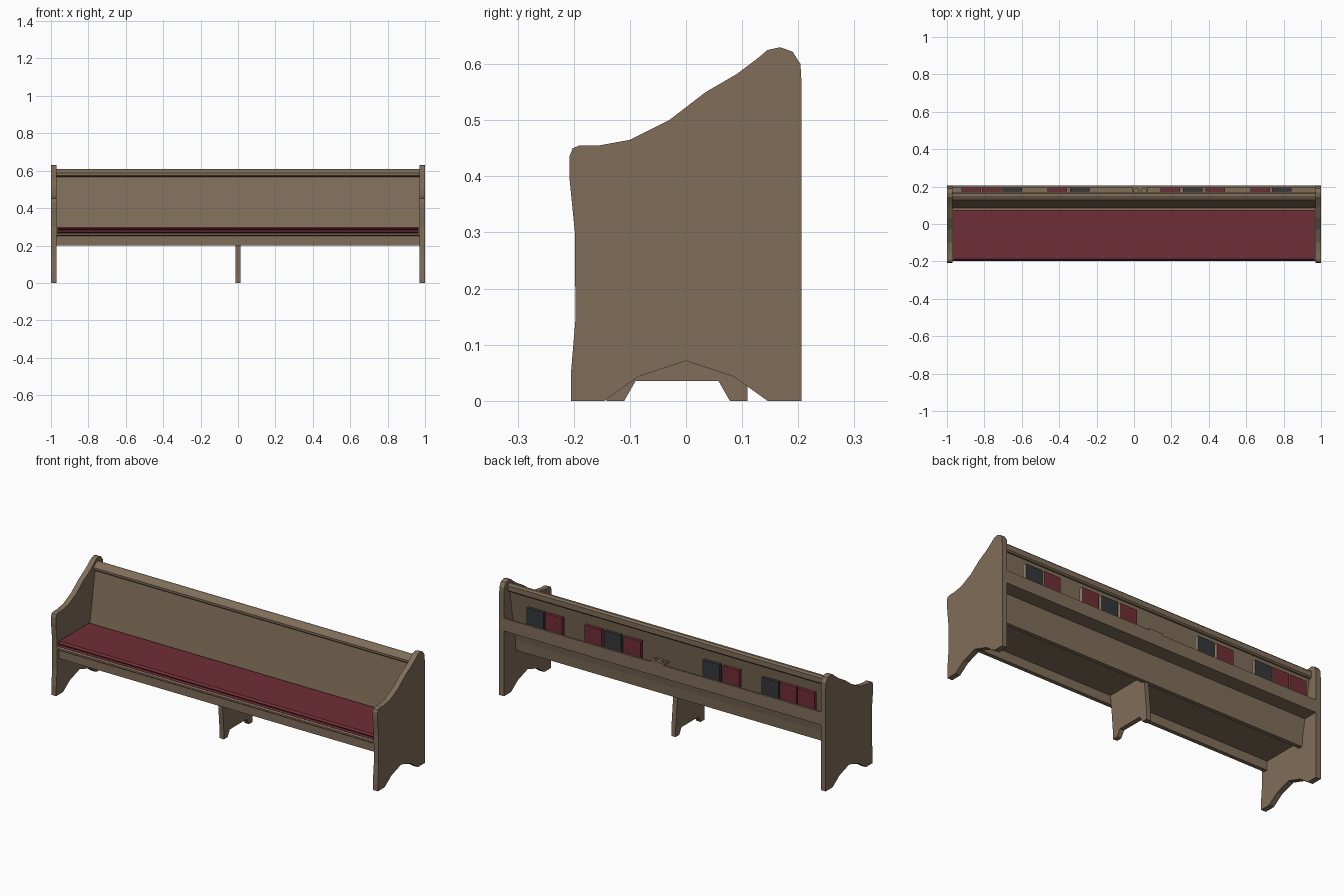
import bpy, bmesh

cube = bpy.data.objects.get("Cube")
if cube:
    bpy.data.objects.remove(cube, do_unlink=True)


def material(name, rgb):
    m = bpy.data.materials.new(name)
    m.use_nodes = True
    m.diffuse_color = (*rgb, 1)
    m.node_tree.nodes["Principled BSDF"].inputs["Base Color"].default_value = (*rgb, 1)
    return m


wood = material("brown wood", (0.215, 0.155, 0.10))
red = material("dark red", (0.16, 0.027, 0.038))
charcoal = material("charcoal", (0.036, 0.038, 0.042))
paper = material("tan paper", (0.28, 0.22, 0.15))


def extrude(name, profile, x0, x1, *mats):
    """Extrude a (y, z) outline along x."""
    bm = bmesh.new()
    base = bm.faces.new([bm.verts.new((x0, y, z)) for y, z in profile])
    moved = bmesh.ops.extrude_face_region(bm, geom=[base])["geom"]
    verts = [v for v in moved if isinstance(v, bmesh.types.BMVert)]
    bmesh.ops.translate(bm, verts=verts, vec=(x1 - x0, 0, 0))
    bmesh.ops.recalc_face_normals(bm, faces=bm.faces)
    mesh = bpy.data.meshes.new(name)
    bm.to_mesh(mesh)
    bm.free()
    for m in mats:
        mesh.materials.append(m)
    obj = bpy.data.objects.new(name, mesh)
    bpy.context.scene.collection.objects.link(obj)
    return obj


def box(name, x, y, z, *mats):
    return extrude(name, [(y[0], z[0]), (y[1], z[0]), (y[1], z[1]), (y[0], z[1])], *x, *mats)


# Shaped end panels with arched feet
end_outline = [
    (-.205, 0), (-.205, .05), (-.197, .145), (-.198, .3), (-.208, .4), (-.208, .435),
    (-.202, .45), (-.19, .455), (-.155, .455), (-.1, .465), (-.03, .5), (.035, .55),
    (.09, .582), (.125, .608), (.145, .625), (.168, .63), (.19, .622), (.204, .6),
    (.206, .565), (.206, 0), (.145, 0), (.085, .043), (0, .071), (-.085, .043), (-.145, 0)]
extrude("right_end_panel", end_outline, -1, -.97, wood)
extrude("left_end_panel", end_outline, .97, 1, wood)

# Centre support with a notched foot
extrude("centre_leg", [
    (-.142, 0), (-.11, 0), (-.09, .035), (.058, .035), (.078, 0), (.11, 0),
    (.11, .04), (.09, .25), (-.16, .25), (-.142, .04)], -.013, .013, wood)

# Seat board, apron and cushion
span = (-.97, .97)
extrude("seat_board", [(-.19, .25), (-.197, .255), (-.197, .264), (-.19, .268),
                       (.1, .268), (.1, .25)], *span, wood)
box("front_apron", span, (-.182, -.16), (.2, .25), wood)
extrude("seat_cushion", [
    (-.187, .268), (-.195, .273), (-.187, .279), (-.187, .283), (-.196, .29),
    (-.187, .3), (.075, .3), (.075, .268)], -.965, .965, red)

# Leaning backrest with a moulded top rail
extrude("backrest", [(.08, .215), (.085, .27), (.105, .38), (.138, .59),
                     (.16, .59), (.127, .38), (.107, .27), (.102, .215)], *span, wood)
extrude("top_rail", [
    (.122, .575), (.122, .587), (.135, .6), (.15, .609), (.163, .609),
    (.172, .6), (.172, .572), (.165, .565), (.13, .568)], *span, wood)

# Book rack behind the backrest
box("rack_shelf", span, (.12, .197), (.36, .373), wood)
box("rack_lip", span, (.195, .205), (.36, .43), wood)

# Books: coloured covers, paper showing on the open side
books = [(-.87, red), (-.76, red), (-.65, charcoal), (-.41, red), (-.29, charcoal),
         (.195, red), (.315, charcoal), (.435, red), (.675, red), (.79, charcoal)]
for i, (x, cover) in enumerate(books):
    book = box(f"book_{i + 1}", (x - .052, x + .052), (.174, .194), (.373, .52), cover, paper)
    for face in book.data.polygons:
        face.material_index = int(face.normal.x > .9)

# Small cup holder on the rack with two round holes
holder = box("cup_holder", (-.01, .075), (.16, .205), (.43, .44), wood)
for i, x in enumerate((.012, .053)):
    bpy.ops.mesh.primitive_cylinder_add(vertices=12, radius=.014, depth=.05,
                                        location=(x, .178, .435))
    cutter = bpy.context.object
    cutter.name = f"cup_hole_cutter_{i + 1}"
    cutter.hide_render = True
    cutter.hide_set(True)
    cutter.display_type = 'WIRE'
    mod = holder.modifiers.new(f"hole_{i + 1}", 'BOOLEAN')
    mod.operation = 'DIFFERENCE'
    mod.object = cutter
